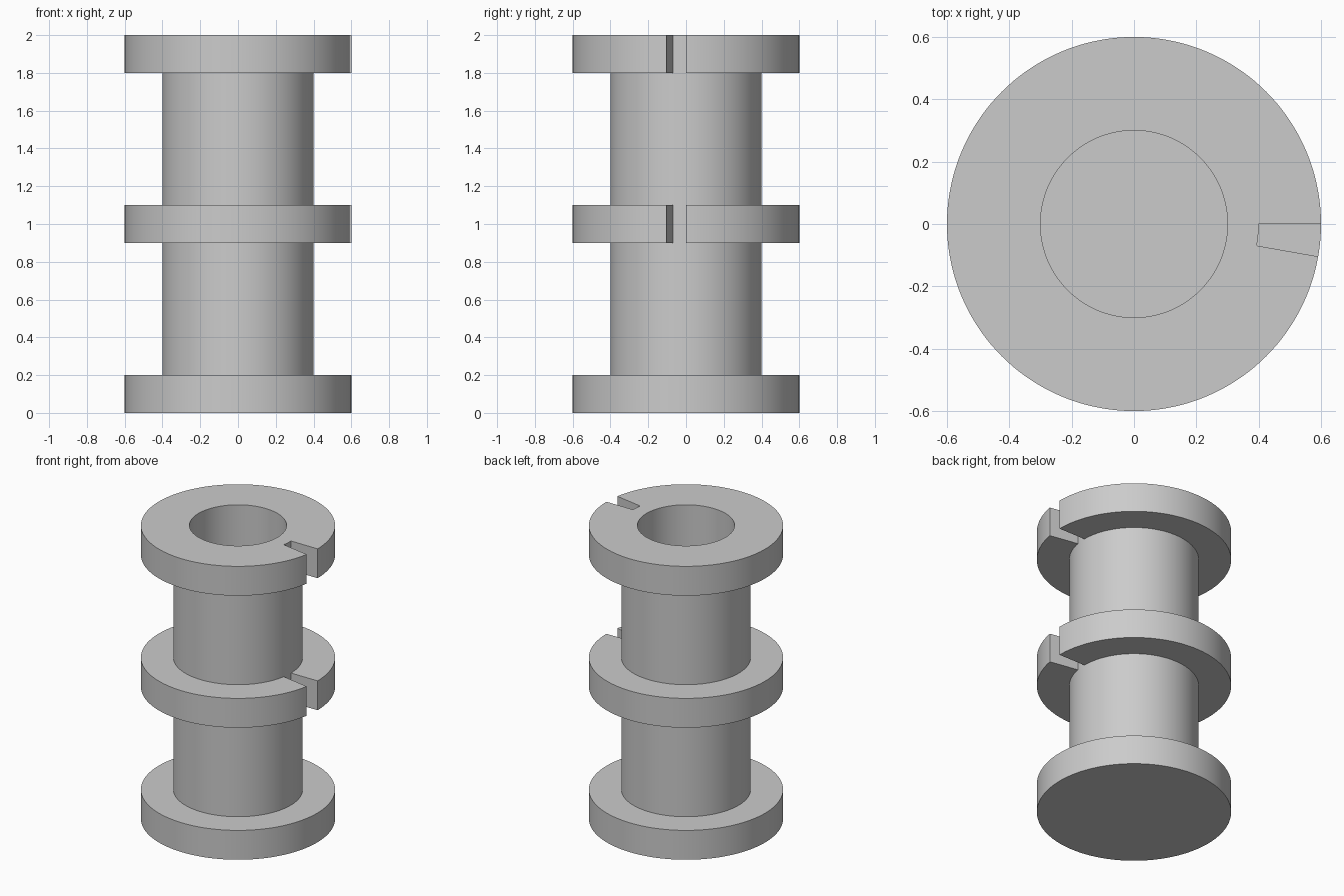
import bpy, bmesh
from math import radians, sin, cos
from mathutils import Vector

cube = bpy.data.objects.get("Cube")
if cube:
    bpy.data.objects.remove(cube, do_unlink=True)

BORE, TUBE, RIM = 0.3, 0.4, 0.6
BASE_TOP, TOP = 0.2, 2.0
COLLARS = [(0.9, 1.1), (1.8, TOP)]
SWEEP, STEP = 350, 2.5          # collars stop short of a full turn

grey = bpy.data.materials.new("plain_grey")
grey.use_nodes = True
colour = (0.6, 0.6, 0.6, 1)
grey.diffuse_color = colour
grey.node_tree.nodes["Principled BSDF"].inputs["Base Color"].default_value = colour


def profile(with_collars):
    """Half section of the spool as (radius, height) points."""
    pts = [(0, 0), (RIM, 0), (RIM, BASE_TOP), (TUBE, BASE_TOP)]
    for low, high in COLLARS:
        pts.append((TUBE, low))
        if with_collars:
            pts += [(RIM, low), (RIM, high)]
        pts.append((TUBE, high))
    return pts + [(BORE, TOP), (BORE, BASE_TOP), (0, BASE_TOP)]


def point(r, z, angle):
    a = radians(angle)
    return Vector((r * cos(a), r * sin(a), z))


def revolve(bm, pts, start, sweep):
    verts = [bm.verts.new(point(r, z, start)) for r, z in pts]
    edges = [bm.edges.new(pair) for pair in zip(verts, verts[1:])]
    bmesh.ops.spin(bm, geom=verts + edges, cent=(0, 0, 0), axis=(0, 0, 1),
                   angle=radians(sweep), steps=round(sweep / STEP))


bm = bmesh.new()
# Collared body, then the narrow slotted sector
revolve(bm, profile(True), 0, SWEEP)
revolve(bm, profile(False), SWEEP, 360 - SWEEP)
# Slot side walls
for low, high in COLLARS:
    for angle in (0, SWEEP):
        corners = [(TUBE, low), (RIM, low), (RIM, high), (TUBE, high)]
        bm.faces.new([bm.verts.new(point(r, z, angle)) for r, z in corners])
bmesh.ops.remove_doubles(bm, verts=bm.verts[:], dist=0.0005)
bmesh.ops.recalc_face_normals(bm, faces=bm.faces[:])

mesh = bpy.data.meshes.new("slotted_spool")
bm.to_mesh(mesh)
bm.free()
mesh.materials.append(grey)
spool = bpy.data.objects.new("slotted_spool", mesh)
bpy.context.collection.objects.link(spool)
bpy.context.view_layer.objects.active = spool
spool.select_set(True)
bpy.ops.object.shade_smooth_by_angle(angle=radians(30))
